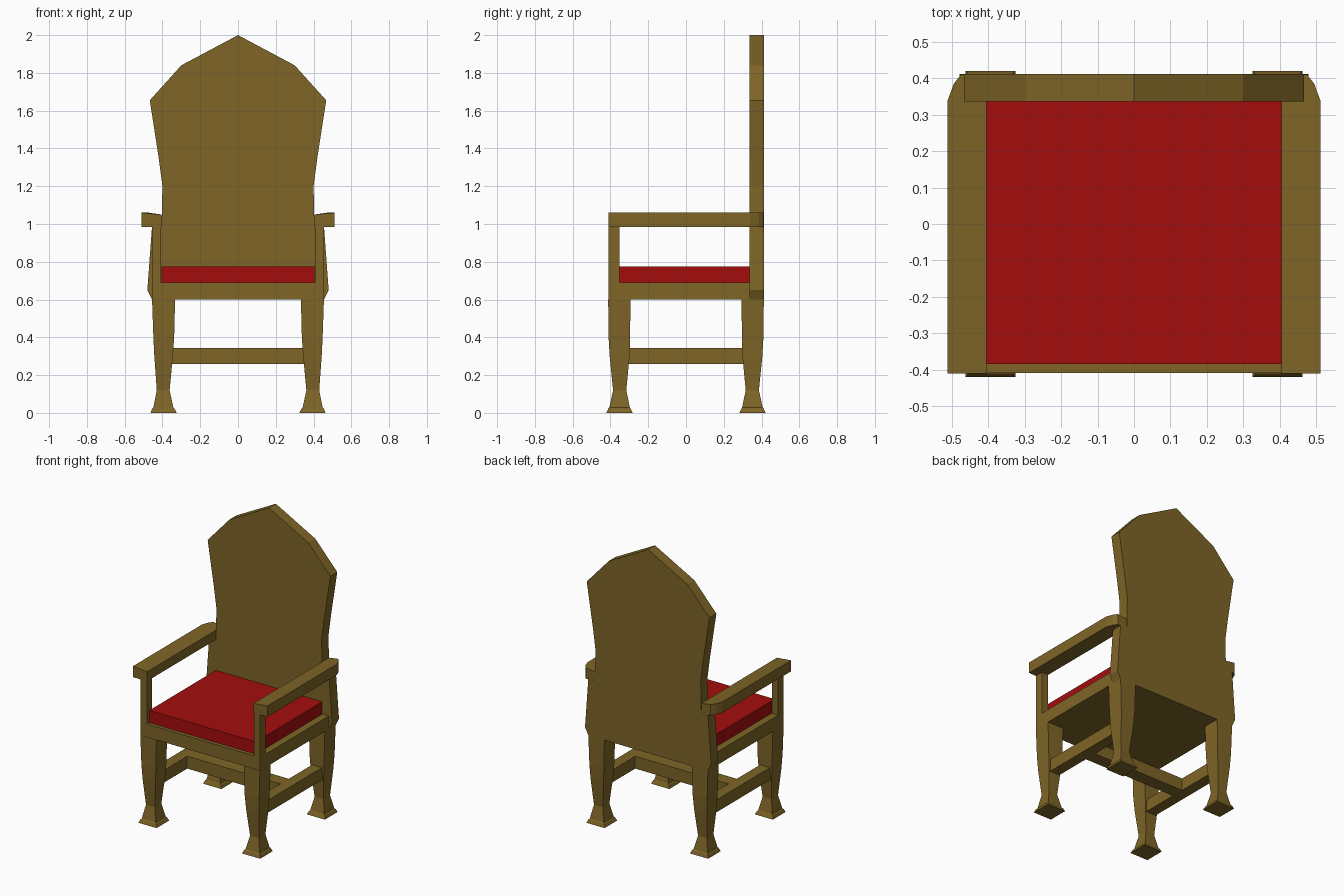
import bpy, bmesh
from mathutils import Vector

if "Cube" in bpy.data.objects:
    bpy.data.objects.remove(bpy.data.objects["Cube"])


def material(name, rgb):
    m = bpy.data.materials.new(name)
    m.diffuse_color = (*rgb, 1)
    m.use_nodes = True
    m.node_tree.nodes["Principled BSDF"].inputs["Base Color"].default_value = m.diffuse_color
    return m


WOOD = material("wood", (0.21, 0.13, 0.02))
RED = material("red_fabric", (0.37, 0.004, 0.004))


def loft(name, rings, mat):
    """Skin a list of equal-length point rings and cap both ends."""
    bm = bmesh.new()
    loops = [[bm.verts.new(p) for p in ring] for ring in rings]
    n = len(loops[0])
    for a, b in zip(loops, loops[1:]):
        for i in range(n):
            j = (i + 1) % n
            bm.faces.new((a[i], a[j], b[j], b[i]))
    bm.faces.new(loops[0])
    bm.faces.new(loops[-1])
    bmesh.ops.recalc_face_normals(bm, faces=bm.faces)
    mesh = bpy.data.meshes.new(name)
    bm.to_mesh(mesh)
    bm.free()
    mesh.materials.append(mat)
    obj = bpy.data.objects.new(name, mesh)
    bpy.context.collection.objects.link(obj)
    return obj


def rect(x0, x1, y0, y1, z):
    return [Vector(p) for p in ((x0, y0, z), (x1, y0, z), (x1, y1, z), (x0, y1, z))]


def box(name, x, y, z, mat=WOOD):
    return loft(name, [rect(*x, *y, h) for h in z], mat)


# Tall shaped back panel
half = [(0.455, 0.6), (0.48, 0.65), (0.455, 0.99), (0.405, 0.99), (0.40, 1.2),
        (0.42, 1.35), (0.467, 1.655), (0.30, 1.84)]
outline = half + [(0, 2.0)] + [(-x, z) for x, z in reversed(half)]
loft("back_panel", [[(x, y, z) for x, z in outline] for y in (0.337, 0.412)], WOOD)

# Seat frame and cushion
box("seat_frame", (-0.455, 0.455), (-0.41, 0.337), (0.6, 0.69))
box("cushion", (-0.405, 0.405), (-0.385, 0.337), (0.69, 0.775), RED)

# Leg sections: z, x range, y range
leg = [(0, 0.325, 0.463, 0.283, 0.421), (0.022, 0.335, 0.455, 0.293, 0.412),
       (0.028, 0.342, 0.448, 0.297, 0.406), (0.12, 0.362, 0.43, 0.316, 0.386),
       (0.30, 0.345, 0.443, 0.299, 0.404), (0.40, 0.338, 0.448, 0.296, 0.410),
       (0.6, 0.333, 0.455, 0.294, 0.412)]
# Armrest plan
arm = [(0.405, -0.411), (0.512, -0.411), (0.512, 0.34), (0.495, 0.386),
       (0.475, 0.411), (0.405, 0.411)]

for side, s in (("left", -1), ("right", 1)):
    for end, t in (("front", -1), ("back", 1)):
        loft(f"{end}_leg_{side}",
             [rect(s * a, s * b, t * c, t * d, z) for z, a, b, c, d in leg], WOOD)
    loft(f"armrest_{side}",
         [[(s * x, y, 0.985) for x, y in arm],
          [(s * x, y, 1.05 if x < 0.45 else 1.06) for x, y in arm]], WOOD)
    box(f"arm_post_{side}", (s * 0.407, s * 0.455), (-0.41, -0.352), (0.69, 0.985))
    box(f"side_stretcher_{side}", (s * 0.355, s * 0.43), (-0.31, 0.31), (0.258, 0.343))

# Cross stretcher joining the side stretchers
box("cross_stretcher", (-0.36, 0.36), (-0.045, 0.045), (0.258, 0.343))
